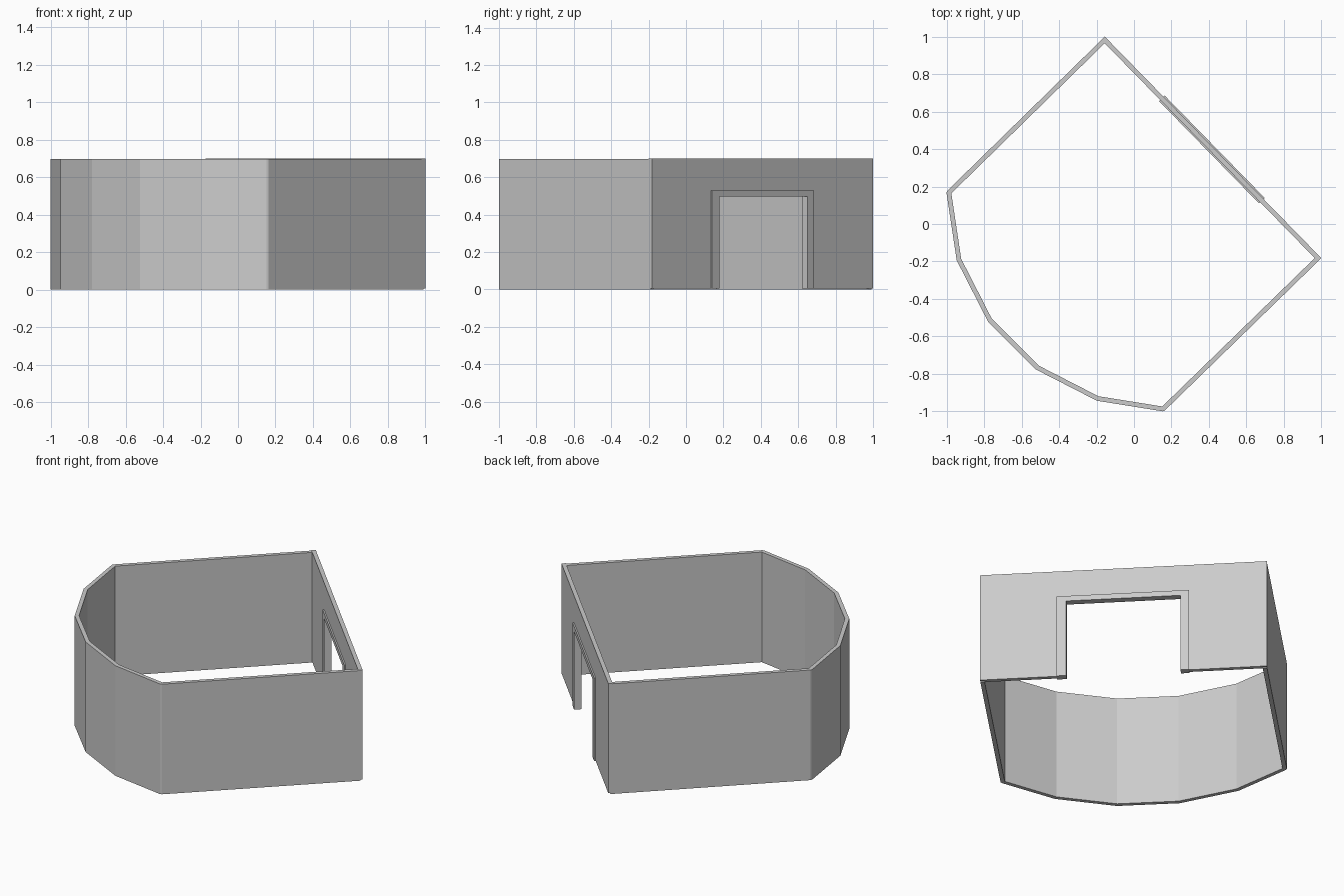
import bpy, bmesh
from mathutils import Vector

if "Cube" in bpy.data.objects:
    bpy.data.objects.remove(bpy.data.objects["Cube"])

HALF = 0.0125          # half the wall thickness
A = Vector((-0.156, 0.982))    # back corner of the door wall
B = Vector((0.982, -0.182))    # right corner of the door wall


def prism(name, pts, offset):
    """Flat polygon swept along a vector into a solid object."""
    bm = bmesh.new()
    face = bm.faces.new([bm.verts.new(p) for p in pts])
    res = bmesh.ops.extrude_face_region(bm, geom=[face])
    moved = [g for g in res["geom"] if isinstance(g, bmesh.types.BMVert)]
    bmesh.ops.translate(bm, verts=moved, vec=offset)
    if face.is_valid and len(bm.faces) == len(pts) + 1:
        bm.faces.new([v for v in bm.verts if v not in moved])
    bmesh.ops.recalc_face_normals(bm, faces=bm.faces)
    me = bpy.data.meshes.new(name)
    bm.to_mesh(me)
    bm.free()
    ob = bpy.data.objects.new(name, me)
    bpy.context.collection.objects.link(ob)
    return ob


def band(name, path, bevelled, z0, z1):
    """Wall of constant thickness along a clockwise path, outside on the left side."""
    path = [Vector(p) for p in path]
    norms = []
    for p, q in zip(path, path[1:]):
        d = (q - p).normalized()
        norms.append(Vector((d.y, -d.x)))
    outer, inner = [], []
    for i, p in enumerate(path):
        a, b = norms[max(i - 1, 0)], norms[min(i, len(norms) - 1)]
        mitre = (a + b) * (HALF / (1 + a.dot(b)))
        inner.append(p - mitre)
        outer += [p + a * HALF, p + b * HALF] if i in bevelled else [p + mitre]
    outline = outer + inner[::-1]
    return prism(name, [(p.x, p.y, z0) for p in outline], (0, 0, z1 - z0))


def arch(name, s0, s1, s2, s3, top, lintel, thick, z0):
    """Upside-down U standing in the plane of the door wall."""
    d = (B - A).normalized()
    n = Vector((-d.y, d.x))
    prof = [(s0, z0), (s0, top), (s3, top), (s3, z0),
            (s2, z0), (s2, lintel), (s1, lintel), (s1, z0)]
    pts = []
    for s, z in prof:
        p = A + d * s - n * thick / 2
        pts.append((p.x, p.y, z))
    return prism(name, pts, (n.x * thick, n.y * thick, 0))


# Two straight walls joined by the faceted bay (counter-clockwise from the back corner)
band("outer_wall",
     [A, (-0.988, 0.168), (-0.934, -0.19), (-0.769, -0.513),
      (-0.516, -0.766), (-0.194, -0.931), (0.155, -0.987), B],
     {1, 6}, 0.0, 0.697)

# Wall with the doorway
length = (B - A).length
arch("door_wall", -HALF, 0.475, 1.153, length + HALF, 0.7, 0.505, 2 * HALF, 0.006)

# Door surround, slightly proud of the wall on both sides
arch("door_frame", 0.436, 0.485, 1.143, 1.199, 0.53, 0.497, 0.042, 0.004)
